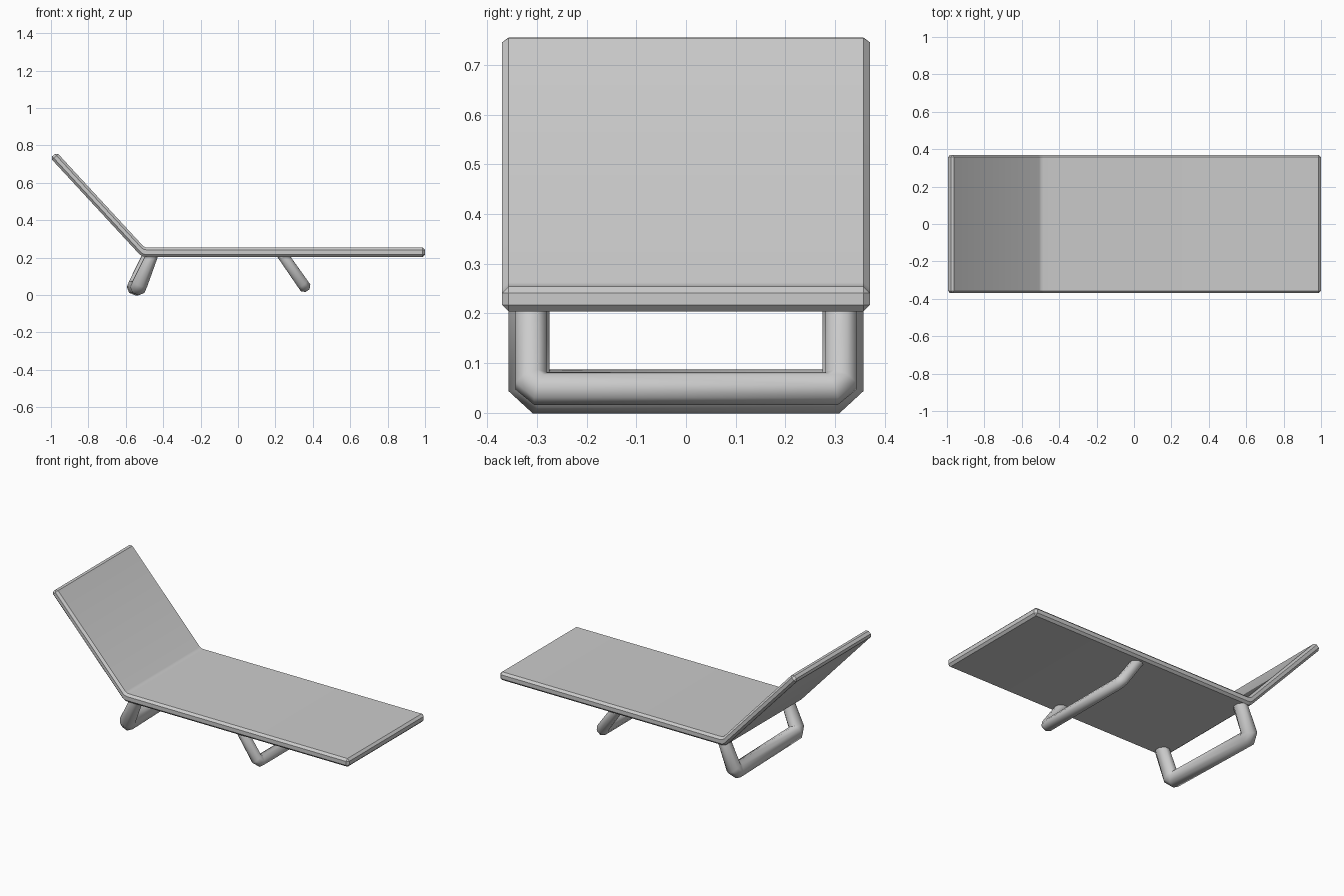
import bpy, bmesh, math
from mathutils import Vector

if "Cube" in bpy.data.objects:
    bpy.data.objects.remove(bpy.data.objects["Cube"])


def make_object(name, bm):
    bmesh.ops.recalc_face_normals(bm, faces=bm.faces)
    mesh = bpy.data.meshes.new(name)
    bm.to_mesh(mesh)
    bm.free()
    obj = bpy.data.objects.new(name, mesh)
    bpy.context.collection.objects.link(obj)
    bpy.ops.object.select_all(action='DESELECT')
    obj.select_set(True)
    bpy.context.view_layer.objects.active = obj
    return obj


def lounger_bed(half_width):
    # Side profile: flat bed with a softly bent backrest
    profile = [(1.0, 0.204), (-0.497, 0.204), (-0.513, 0.208), (-0.527, 0.218),
               (-1.003, 0.733), (-0.970, 0.764), (-0.507, 0.262),
               (-0.497, 0.256), (-0.483, 0.254), (1.0, 0.254)]
    bm = bmesh.new()
    face = bm.faces.new([bm.verts.new((x, -half_width, z)) for x, z in profile])
    ext = bmesh.ops.extrude_face_region(bm, geom=[face])
    moved = [v for v in ext['geom'] if isinstance(v, bmesh.types.BMVert)]
    bmesh.ops.translate(bm, verts=moved, vec=(0, 2 * half_width, 0))
    bmesh.ops.recalc_face_normals(bm, faces=bm.faces)
    # Chamfer all sharp rims
    sharp = [e for e in bm.edges if e.calc_face_angle(0) > math.radians(60)]
    bmesh.ops.bevel(bm, geom=sharp, offset=0.013, segments=1, affect='EDGES',
                    clamp_overlap=True)
    obj = make_object("lounger_bed", bm)
    bpy.ops.object.shade_smooth_by_angle(angle=math.radians(25))
    return obj


def u_leg(name, top, bottom, half_y, r, r_top, skew, sides=8):
    # U-shaped tube swept through a leaning plane
    top, bottom = Vector((top[0], 0, top[1])), Vector((bottom[0], 0, bottom[1]))
    down = (bottom - top).normalized()
    normal = Vector((0, 1, 0)).cross(down)
    length = (bottom - top).length
    c = 2 * r * math.tan(math.pi / 8) / math.sqrt(2) + 0.001
    path = [(-half_y, 0), (-half_y, length - c), (-half_y + c, length),
            (half_y - c, length), (half_y, length - c), (half_y, 0)]
    path = [Vector(p) for p in path]
    bm = bmesh.new()
    rings = []
    for i, p in enumerate(path):
        dirs = []
        if i > 0:
            dirs.append((p - path[i - 1]).normalized())
        if i < len(path) - 1:
            dirs.append((path[i + 1] - p).normalized())
        tangent = sum(dirs, Vector((0, 0))).normalized()
        mitre = Vector((-tangent.y, tangent.x)) / tangent.dot(dirs[0])
        is_end = i in (0, len(path) - 1)
        ring = []
        for k in range(sides):
            a = (k + 0.5) * 2 * math.pi / sides
            s = 1 / math.cos(math.pi / sides)
            q = p + mitre * (r * s * math.cos(a))
            depth = (r_top if is_end else r) * s * math.sin(a)
            co = top + down * q.y + normal * depth
            co.y = q.x
            co.x += skew * q.x
            ring.append(bm.verts.new(co))
        rings.append(ring)
    for a, b in zip(rings, rings[1:]):
        for k in range(sides):
            n = (k + 1) % sides
            bm.faces.new((a[k], a[n], b[n], b[k]))
    bm.faces.new(rings[0])
    bm.faces.new(rings[-1])
    obj = make_object(name, bm)
    bpy.ops.object.shade_smooth_by_angle(angle=math.radians(50))
    return obj


lounger_bed(0.37)
u_leg("backrest_leg", (-0.465, 0.222), (-0.541, 0.043), 0.316, 0.041, 0.031, -0.03)
u_leg("foot_leg", (0.233, 0.222), (0.354, 0.049), 0.312, 0.031, 0.029, 0.0)
